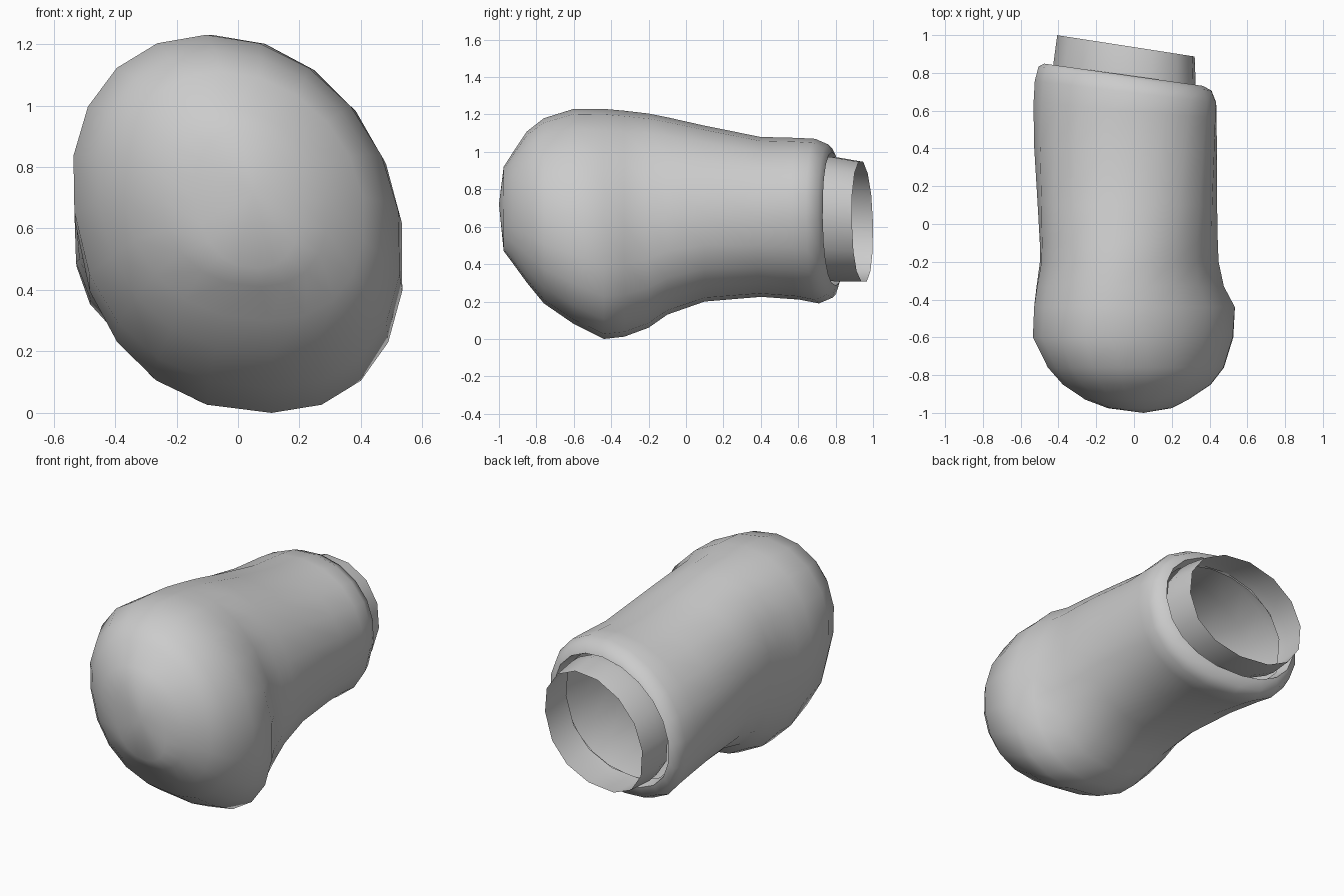
import bpy, bmesh
from math import sin, cos, pi


def section(bm, sides, y, x0, x1, z0, z1, slant, tilt):
    """One rounded ring; slant pushes the left side back, tilt leans the oval sideways."""
    cx, cz, a, b = (x0 + x1) / 2, (z0 + z1) / 2, (x1 - x0) / 2, (z1 - z0) / 2

    def soft(v, power):
        return abs(v) ** power * (1 if v > 0 else -1)

    ring = []
    for i in range(sides):
        t = 2 * pi * i / sides
        power = 0.98 if sin(t) > 0.01 else 0.88  # squarer underside
        x = cx + a * soft(cos(t + tilt), power)
        z = cz + b * soft(sin(t), power)
        ring.append(bm.verts.new((x, y - slant * (x - cx), z)))
    return ring


def loft(name, sides, rows, tip=None):
    bm = bmesh.new()
    rings = [section(bm, sides, *row) for row in rows]
    for r0, r1 in zip(rings, rings[1:]):
        for i in range(sides):
            j = (i + 1) % sides
            bm.faces.new((r0[j], r0[i], r1[i], r1[j]))
    if tip:
        v = bm.verts.new(tip)
        for i in range(sides):
            bm.faces.new((v, rings[0][i], rings[0][(i + 1) % sides]))
    me = bpy.data.meshes.new(name)
    bm.to_mesh(me)
    bm.free()
    for p in me.polygons:
        p.use_smooth = True
    ob = bpy.data.objects.new(name, me)
    bpy.context.collection.objects.link(ob)
    bpy.context.view_layer.objects.active = ob
    ob.select_set(True)
    bpy.ops.object.shade_smooth_by_angle(angle=1.2)
    ob.select_set(False)


# Main hollow body: y, left, right, bottom, top, slant, tilt
loft("body_shell", 20, [
    (-0.975, -0.14, 0.20, 0.47, 0.92, 0, 0.18),
    (-0.93, -0.26, 0.29, 0.41, 0.99, 0, 0.18),
    (-0.85, -0.38, 0.41, 0.30, 1.11, 0, 0.18),
    (-0.76, -0.46, 0.48, 0.19, 1.18, 0, 0.18),
    (-0.60, -0.54, 0.53, 0.08, 1.23, 0, 0.18),
    (-0.44, -0.535, 0.54, 0.00, 1.23, 0, 0.16),
    (-0.33, -0.52, 0.48, 0.012, 1.22, 0, 0.14),
    (-0.20, -0.50, 0.45, 0.06, 1.205, 0, 0.10),
    (-0.10, -0.50, 0.445, 0.13, 1.185, 0, 0.08),
    (0.10, -0.51, 0.44, 0.20, 1.14, 0, 0.02),
    (0.40, -0.53, 0.44, 0.225, 1.08, 0.04, -0.06),
    (0.60, -0.535, 0.44, 0.21, 1.075, 0.08, -0.12),
    (0.70, -0.53, 0.44, 0.19, 1.07, 0.12, -0.15),
    (0.77, -0.51, 0.415, 0.22, 1.04, 0.14, -0.15),
    (0.79, -0.48, 0.37, 0.285, 1.00, 0.14, -0.15),
    (0.71, -0.46, 0.35, 0.30, 0.98, 0.14, -0.15),  # lip folded inwards
], tip=(0.05, -1.0, 0.72))

# Open sleeve that sits inside the rear opening
loft("inner_cuff", 14, [
    (0.73, -0.43, 0.33, 0.31, 0.98, 0.14, -0.15),
    (0.80, -0.43, 0.33, 0.30, 0.98, 0.14, -0.15),
    (0.943, -0.41, 0.325, 0.30, 0.955, 0.155, -0.15),
])
